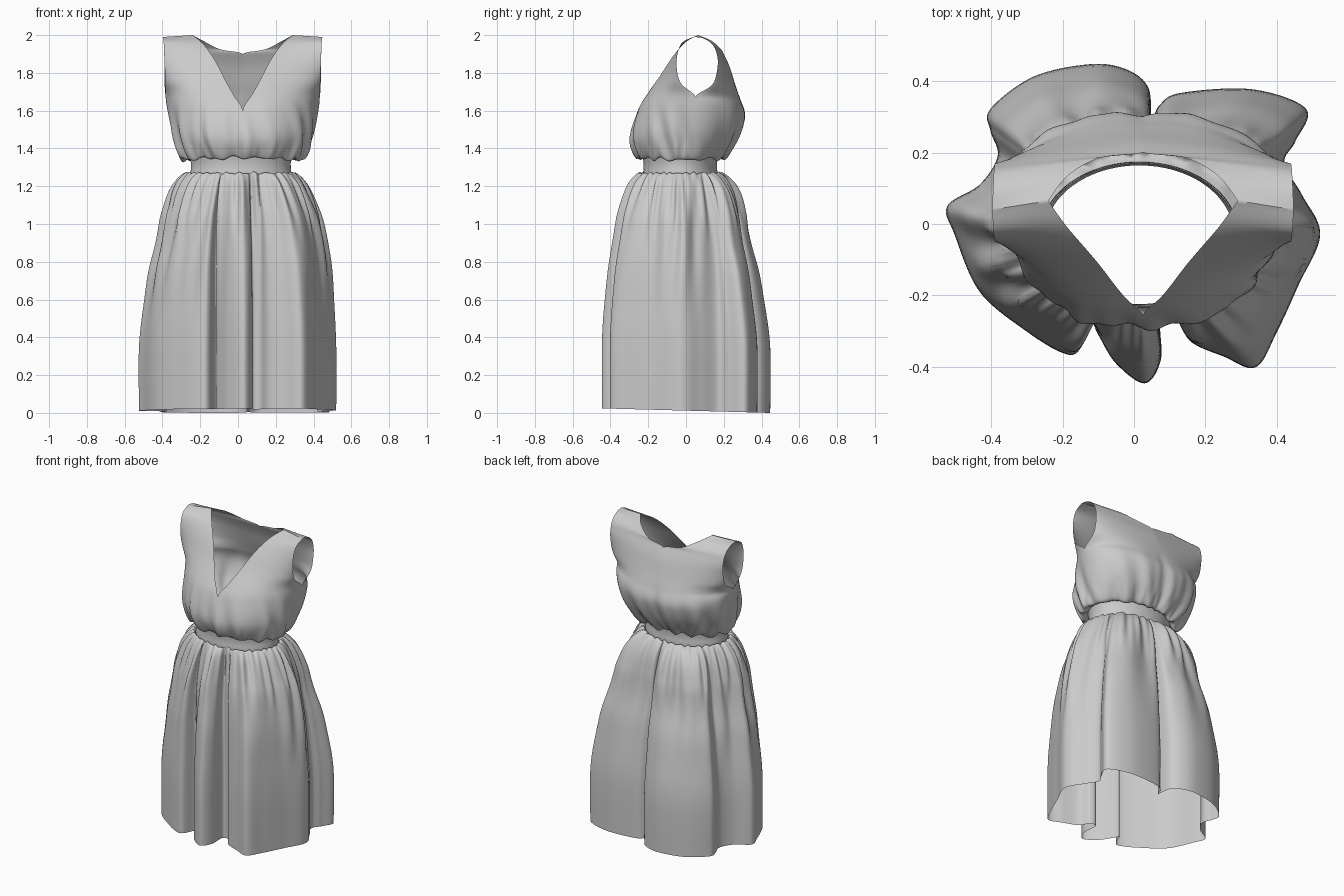
import bpy, bmesh, math
from mathutils import Vector

if "Cube" in bpy.data.objects:
    bpy.data.objects.remove(bpy.data.objects["Cube"])


def catmull(pts, t, closed=False):
    """Point on a Catmull-Rom curve through pts at parameter t."""
    n = len(pts)
    i = int(math.floor(t)) if closed else min(int(t), n - 2)
    f = t - i
    g = (lambda k: Vector(pts[k % n])) if closed else (lambda k: Vector(pts[max(0, min(n - 1, k))]))
    a, b, c, d = g(i - 1), g(i), g(i + 1), g(i + 2)
    return 0.5 * (2 * b + (c - a) * f + (2 * a - 5 * b + 4 * c - d) * f * f
                  + (3 * b - a - 3 * c + d) * f ** 3)


def add_grid(bm, rows, closed=False, flip=False):
    vs = [[bm.verts.new(p) for p in r] for r in rows]
    n = len(rows[0])
    for r0, r1 in zip(vs, vs[1:]):
        for j in range(n if closed else n - 1):
            k = (j + 1) % n
            q = (r0[j], r0[k], r1[k], r1[j])
            bm.faces.new(q[::-1] if flip else q)


def finish(name, bm):
    bmesh.ops.remove_doubles(bm, verts=bm.verts, dist=0.0004)
    me = bpy.data.meshes.new(name)
    bm.to_mesh(me)
    bm.free()
    for p in me.polygons:
        p.use_smooth = True
    ob = bpy.data.objects.new(name, me)
    bpy.context.collection.objects.link(ob)
    return ob


def ease(t):
    t = max(0.0, min(1.0, t))
    return t * t * (3 - 2 * t)


def bump(z, lo, peak, hi):
    """Smooth 0-1-0 envelope."""
    return ease((z - lo) / (peak - lo) if z < peak else (hi - z) / (hi - peak))


def gathers(a):
    """Uneven fine pleats around the body."""
    return (0.6 * math.sin(29 * a + 2.0 * math.sin(3 * a)) + 0.4 * math.sin(43 * a + 1.5 * math.sin(5 * a + 1)))


def soft_folds(a):
    return 0.6 * math.sin(13 * a + 1.7 * math.sin(2 * a)) + 0.4 * math.sin(19 * a + 1.3 * math.sin(3 * a))


WX, WY = 0.015, -0.03      # waist centre
WA, WB = 0.272, 0.2        # waist half sizes

# skirt: hem outline of deep folds, gathered into the waist
HEM = [(.03, -.445), (.075, -.38), (.075, -.27), (.12, -.27), (.16, -.33), (.25, -.37), (.34, -.40),
       (.40, -.30), (.46, -.17), (.52, -.03), (.47, .08), (.42, .17), (.45, .23), (.48, .32),
       (.33, .375), (.13, .365), (.07, .33), (.05, .29), (.04, .38), (-.02, .43), (-.12, .445),
       (-.28, .41), (-.40, .32), (-.40, .26), (-.38, .19), (-.43, .11), (-.52, .05), (-.50, -.03),
       (-.43, -.19), (-.30, -.30), (-.20, -.36), (-.155, -.355), (-.12, -.28), (-.10, -.31), (-.05, -.39)]
FALL = [(1.25, 0), (1.27, .07), (1.25, .19), (1.2, .34), (1.1, .54), (1.0, .69),
        (.8, .86), (.6, .94), (.35, 1), (0, 1)]
hem = [catmull(HEM, k / 11, True) for k in range(len(HEM) * 11)]
rows = []
for r in range((len(FALL) - 1) * 6 + 1):
    z, f = catmull(FALL, r / 6)
    f = max(0.0, f)
    row = []
    for h in hem:
        a = math.atan2((h.y - WY) / WB, (h.x - WX) / WA)
        out = Vector((math.cos(a), math.sin(a)))
        w = Vector((WX + WA * out.x, WY + WB * out.y))
        # the back and left flare out lower down than the front right
        lag = ease(0.5 + 0.6 * (out.y * 0.9 - out.x * 0.6)) * ease((1.2 - z) / 0.4)
        p = w.lerp(h, f ** (1 + 1.05 * lag))
        d = (0.014 * bump(z, .85, 1.2, 1.32) * gathers(a)
             + 0.014 * bump(z, .4, .98, 1.27) * soft_folds(a + 0.12 * (1 - z))) * min(1, f * 6)
        p += d * out
        low = 1 - min(1, z / 1.2)
        row.append((p.x, p.y, z + low * (0.012 - 0.027 * h.y)
                    + 0.007 * bump(z, 1.1, 1.26, 1.4) * gathers(a + .3)))
    rows.append(row)
bm = bmesh.new()
add_grid(bm, rows, closed=True)
finish("skirt", bm)

# waistband: slightly pinched strip
bm = bmesh.new()
rows = []
for z, s in [(1.245, .99), (1.26, 1.0), (1.285, .975), (1.32, .97), (1.35, .99), (1.375, 1.02)]:
    rows.append([(WX + WA * s * math.cos(a), WY + WB * s * math.sin(a), z)
                 for a in [2 * math.pi * k / 96 for k in range(96)]])
add_grid(bm, rows, closed=True)
finish("waistband", bm)

# bodice: each row runs from centre/neck edge to side seam/armhole edge
FRONT = [((0, -.225, 1.37), (.272, -.03, 1.37)),
         ((0, -.255, 1.355), (.322, -.02, 1.34)),
         ((0, -.285, 1.45), (.360, .02, 1.45)),
         ((0, -.25, 1.60), (.392, .05, 1.59)),
         ((.045, -.205, 1.68), (.405, .05, 1.675)),
         ((.095, -.145, 1.77), (.410, -.03, 1.75)),
         ((.155, -.075, 1.88), (.414, -.05, 1.86)),
         ((.215, -.005, 1.96), (.418, -.025, 1.955)),
         ((.265, .065, 2.0), (.422, .04, 1.99))]
BACK = [((0, .17, 1.37), (.272, -.03, 1.37)),
        ((0, .205, 1.355), (.322, -.02, 1.34)),
        ((0, .265, 1.45), (.360, .02, 1.45)),
        ((0, .305, 1.57), (.392, .05, 1.59)),
        ((0, .285, 1.66), (.405, .05, 1.675)),
        ((0, .26, 1.74), (.410, .14, 1.74)),
        ((0, .232, 1.83), (.414, .168, 1.84)),
        ((0, .2, 1.90), (.416, .16, 1.91)),
        ((.12, .185, 1.925), (.418, .135, 1.955)),
        ((.21, .135, 1.97), (.420, .09, 1.983)),
        ((.265, .065, 2.0), (.422, .04, 1.99))]
ARMPIT = 4
SUB, ACROSS = 7, 44
bm = bmesh.new()
for panel in (FRONT, BACK):
    inner = [p[0] for p in panel]
    outer = [p[1] for p in panel]
    seam = [p[1] for p in FRONT]
    for side in (-1, 1):
        rows = []
        for r in range((len(panel) - 1) * SUB + 1):
            t = r / SUB
            i = catmull(inner, t)
            i.x = max(0, i.x)
            o = catmull(seam if t <= ARMPIT else outer, t)
            k = ease((8.5 - t) / 5)    # round low down, flatter at the shoulder
            row = []
            for c in range(ACROSS + 1):
                s = c / ACROSS
                ex = s + k * (math.sin(s * math.pi / 2) - s)
                ey = s + k * (1 - math.cos(s * math.pi / 2) - s)
                p = Vector((side * (i.x + (o.x - i.x) * ex), i.y + (o.y - i.y) * ey,
                            i.z + (o.z - i.z) * s))
                a = math.atan2(p.y + .01, p.x)
                e = min(1.0, t)
                # blousing pushes the diagonals out fuller than an ellipse
                full = 0.022 * abs(math.sin(2 * a)) * bump(p.z, 1.3, 1.5, 1.85)
                d = e * (0.005 * bump(p.z, 1.2, 1.37, 1.46) * gathers(a) + full
                         + 0.014 * bump(p.z, 1.25, 1.41, 1.7) * soft_folds(a + .2 + .6 * (p.z - 1.4)))
                p += d * Vector((math.cos(a), math.sin(a), 0))
                p.z += e * 0.014 * bump(p.z, 1.25, 1.35, 1.45) * soft_folds(a + .5)
                p.x += WX + 0.01 * e
                row.append(p)
            rows.append(row)
        add_grid(bm, rows, flip=(side < 0) != (panel is BACK))
finish("bodice", bm)
